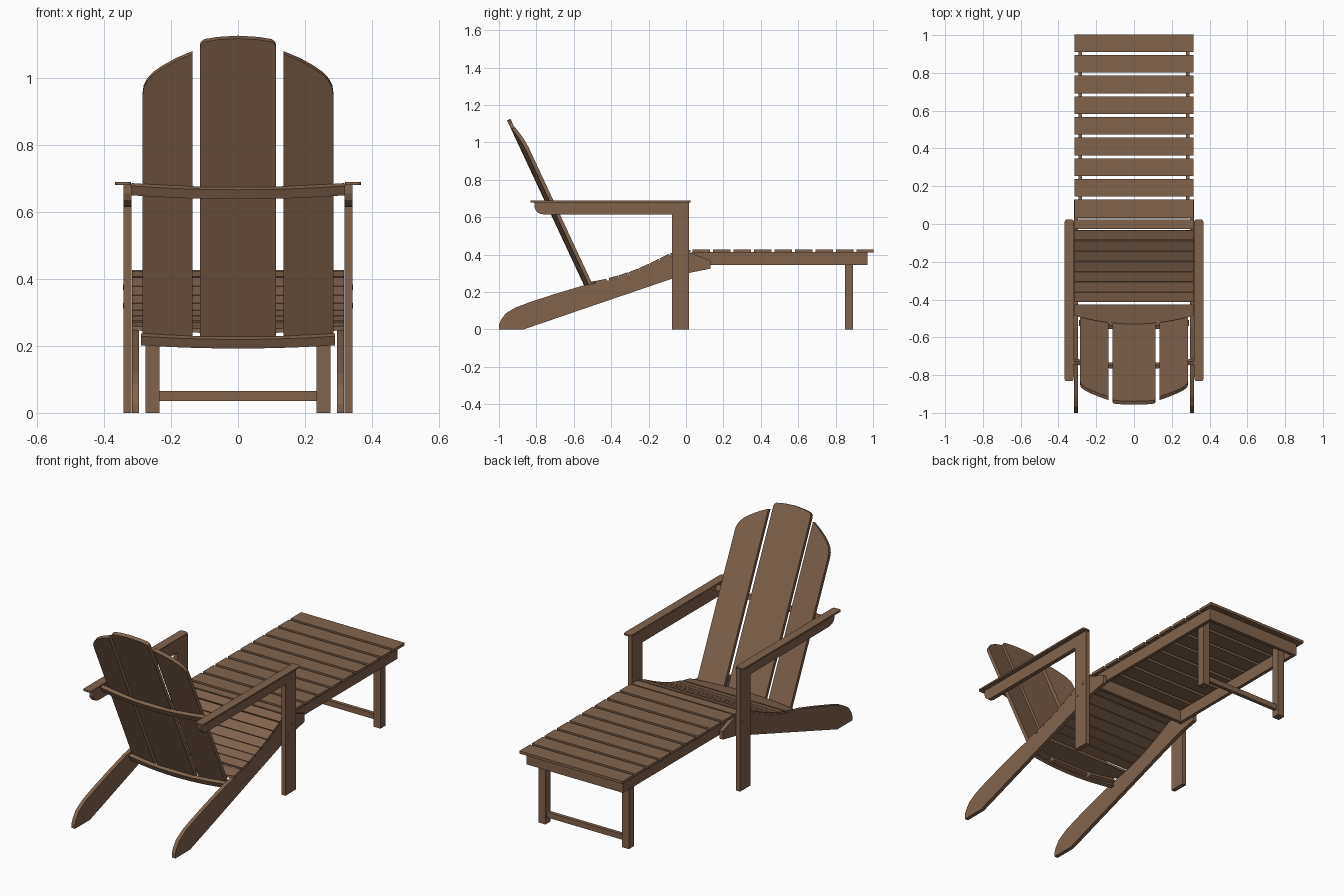
import bpy, bmesh, math
from mathutils import Vector

if "Cube" in bpy.data.objects:
    bpy.data.objects.remove(bpy.data.objects["Cube"])

wood = bpy.data.materials.new("brown wood")
wood.diffuse_color = (0.22, 0.127, 0.077, 1)
wood.use_nodes = True
wood.node_tree.nodes["Principled BSDF"].inputs["Base Color"].default_value = wood.diffuse_color


def prism(name, outline, a, b, place):
    """Extrude a 2D outline from a to b; place(u, v, w) gives the 3D point."""
    bm = bmesh.new()
    lo = [bm.verts.new(place(u, v, a)) for u, v in outline]
    hi = [bm.verts.new(place(u, v, b)) for u, v in outline]
    bm.faces.new(lo)
    bm.faces.new(hi)
    n = len(outline)
    for i in range(n):
        j = (i + 1) % n
        bm.faces.new((lo[i], lo[j], hi[j], hi[i]))
    bmesh.ops.recalc_face_normals(bm, faces=bm.faces)
    me = bpy.data.meshes.new(name)
    bm.to_mesh(me)
    bm.free()
    me.materials.append(wood)
    ob = bpy.data.objects.new(name, me)
    bpy.context.collection.objects.link(ob)
    return ob


def box(name, x0, x1, y0, y1, z0, z1):
    return prism(name, [(x0, y0), (x1, y0), (x1, y1), (x0, y1)], z0, z1,
                 lambda u, v, w: (u, v, w))


# Top line of the seat side rails
TOP = [(-0.83, 0.148), (-0.70, 0.19), (-0.55, 0.235), (-0.46, 0.252), (-0.38, 0.270),
       (-0.30, 0.295), (-0.246, 0.316), (-0.16, 0.355), (-0.075, 0.398), (-0.03, 0.411), (0.02, 0.411)]


def seat_z(y):
    for (y0, z0), (y1, z1) in zip(TOP, TOP[1:]):
        if y <= y1:
            return z0 + (z1 - z0) * (y - y0) / (y1 - y0)
    return TOP[-1][1]


RAIL = [(-1, 0), (-0.87, 0), (-0.08, 0.27), (0.02, 0.303), (0.13, 0.325), (0.13, 0.37)] \
    + TOP[::-1] + [(-0.91, 0.118), (-0.965, 0.085), (-0.99, 0.05), (-1, 0.025)]

# Arm support: board with rounded lower back corner
SUPPORT = [(0.016, 0.682), (-0.81, 0.682), (-0.81, 0.655), (-0.803, 0.635),
           (-0.785, 0.62), (-0.76, 0.615), (0.016, 0.615)]


def rounded(x0, x1, y0, y1, r, n=4):
    pts = []
    for cx, cy, s in ((x1 - r, y1 - r, 0), (x0 + r, y1 - r, 1), (x0 + r, y0 + r, 2), (x1 - r, y0 + r, 3)):
        for i in range(n + 1):
            t = (s + i / n) * math.pi / 2
            pts.append((cx + r * math.cos(t), cy + r * math.sin(t)))
    return pts


for s, side in ((-1, "left"), (1, "right")):
    along_x = lambda u, v, w, s=s: (s * w, u, v)
    flat = lambda u, v, w, s=s: (s * u, v, w)
    prism(side + " seat rail", RAIL, 0.296, 0.317, along_x)
    prism(side + " arm support", SUPPORT, 0.318, 0.342, along_x)
    prism(side + " armrest", rounded(0.319, 0.367, -0.832, 0.024, 0.012), 0.680, 0.689, flat)
    prism(side + " front post", [(-0.075, 0), (0.016, 0), (0.016, 0.615), (-0.075, 0.615)],
          0.318, 0.342, along_x)
    # bolt heads on the post
    for y, z in ((-0.05, 0.32), (-0.01, 0.375)):
        prism(side + " bolt", [(y + 0.008 * math.cos(k * math.pi / 4), z + 0.008 * math.sin(k * math.pi / 4))
                               for k in range(8)], 0.34, 0.344, along_x)
    # footrest frame and leg
    prism(side + " footrest rail", [(0.03, 0.345), (0.97, 0.345), (0.97, 0.413), (0.03, 0.413)],
          0.276, 0.295, along_x)
    prism(side + " footrest leg", [(0.85, 0), (0.893, 0), (0.893, 0.412), (0.85, 0.412)],
          0.234, 0.276, along_x)

box("footrest stretcher", -0.234, 0.234, 0.862, 0.882, 0.035, 0.065)
box("footrest end beam", -0.276, 0.276, 0.951, 0.97, 0.345, 0.413)
box("footrest inner beam", -0.276, 0.276, 0.03, 0.05, 0.345, 0.413)

# Footrest slats
for i in range(9):
    c = 0.082 + i * 0.1094
    box("footrest slat", -0.316, 0.316, c - 0.0465, c + 0.0465, 0.412, 0.427)

# Seat slats that follow the rail curve
for i in range(8):
    y1 = 0.024 - i * 0.0547
    y0 = y1 - 0.051
    a, b = Vector((y0, seat_z(y0))), Vector((y1, seat_z(y1)))
    d = (b - a).normalized()
    n = Vector((-d.y, d.x)) * 0.013
    prism("seat slat", [a, b, b + n, a + n], -0.316, 0.316, lambda u, v, w: (w, u, v))

# Rear seat slat with a curved back edge
arc = [(-0.316 + 0.632 * i / 12, -0.53 + 0.045 * ((i - 6) / 6) ** 2) for i in range(13)]
prism("rear seat slat", arc + [(0.316, -0.425), (-0.316, -0.425)], 0, 0.013,
      lambda u, v, w: (u, v, 0.258 + (v + 0.425) * 0.19 + w))

# Reclined back: x across, h up the back, d behind it
T = math.radians(25)


def back(x, h, d):
    return (x, -0.516 - h * math.sin(T) - d * math.cos(T), 0.22 + h * math.cos(T) - d * math.sin(T))


CENTRE_TOP = [(0.114, 0.968), (0.111, 0.980), (0.10, 0.989), (0.06, 0.996), (0.0, 1.0)]
prism("middle back slat", [(-0.114, 0), (0.114, 0)] + CENTRE_TOP + [(-x, h) for x, h in CENTRE_TOP[-2::-1]],
      0, 0.02, back)

SIDE_TOP = [(0.285, 0.80), (0.282, 0.825), (0.272, 0.848), (0.255, 0.870), (0.225, 0.895),
            (0.185, 0.922), (0.136, 0.948)]
for s, side in ((-1, "left"), (1, "right")):
    prism(side + " back slat", [(0.136, 0), (0.285, 0)] + SIDE_TOP, 0, 0.02,
          lambda u, v, w, s=s: back(s * u, v, w - 0.14 * (u - 0.115)))

# Bowed bars behind the back
for name, half, h0, h1 in (("lower back bar", 0.29, -0.012, 0.018), ("upper back bar", 0.318, 0.48, 0.511)):
    xs = [half * (i / 6 - 1) for i in range(13)]
    bow = lambda x: 0.02 - 0.27 * x * x
    prism(name, [(x, bow(x)) for x in xs] + [(x, bow(x) + 0.02) for x in xs[::-1]], h0, h1,
          lambda u, v, w: back(u, w, v))
